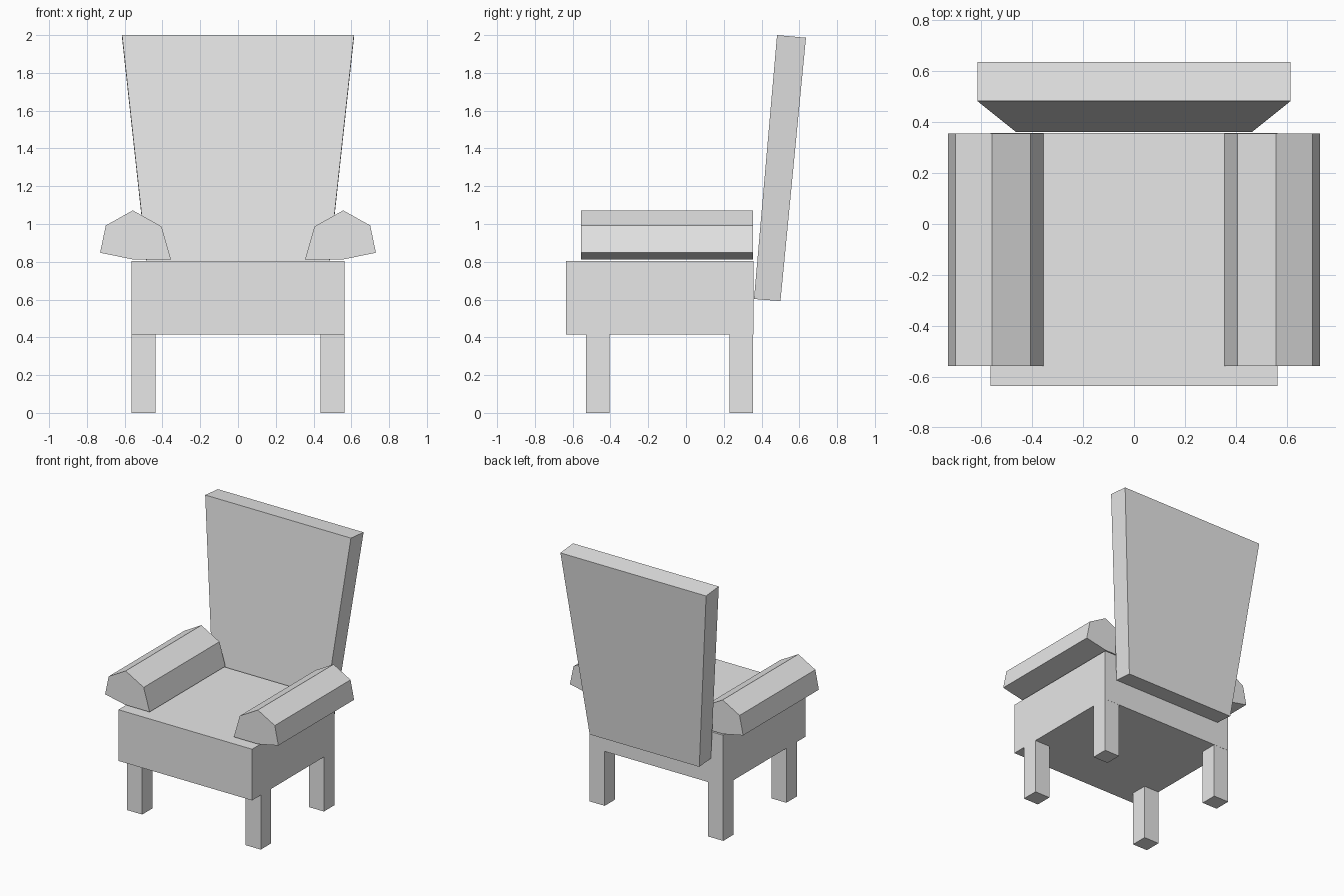
import bpy
import bmesh

cube = bpy.data.objects.get("Cube")
if cube:
    bpy.data.objects.remove(cube, do_unlink=True)

# One plain grey for the whole chair
grey = bpy.data.materials.new("light_grey")
grey.use_nodes = True
grey.diffuse_color = (0.8, 0.8, 0.8, 1)
grey.node_tree.nodes["Principled BSDF"].inputs["Base Color"].default_value = (0.8, 0.8, 0.8, 1)


def loft(name, start, end):
    """Solid between two matching outlines of 3D points."""
    bm = bmesh.new()
    a = [bm.verts.new(p) for p in start]
    b = [bm.verts.new(p) for p in end]
    bm.faces.new(a)
    bm.faces.new(b)
    for i in range(len(a)):
        j = (i + 1) % len(a)
        bm.faces.new((a[i], a[j], b[j], b[i]))
    bmesh.ops.recalc_face_normals(bm, faces=bm.faces)
    mesh = bpy.data.meshes.new(name)
    bm.to_mesh(mesh)
    bm.free()
    mesh.materials.append(grey)
    obj = bpy.data.objects.new(name, mesh)
    bpy.context.collection.objects.link(obj)
    return obj


def box(name, x0, x1, y0, y1, z0, z1):
    outline = [(x0, y0), (x1, y0), (x1, y1), (x0, y1)]
    return loft(name, [(x, y, z0) for x, y in outline], [(x, y, z1) for x, y in outline])


# Seat block
box("seat", -0.563, 0.563, -0.635, 0.357, 0.415, 0.805)

# Armrest cross-section, from the lower inner corner over the ridge
arm_profile = [(0.355, 0.813), (0.405, 0.987), (0.557, 1.072),
               (0.70, 0.992), (0.73, 0.848), (0.56, 0.813)]

for side, s in (("left", 1), ("right", -1)):
    loft(side + "_armrest",
         [(s * x, -0.557, z) for x, z in arm_profile],
         [(s * x, 0.355, z) for x, z in arm_profile])
    # Square legs
    for end, y in (("front", -0.53), ("back", 0.23)):
        box(f"{end}_{side}_leg", s * 0.436, s * 0.563, y, y + 0.126, 0, 0.415)

# Leaning backrest, wider at the top
back_profile = [(0.36, 0.603, 0.462), (0.50, 0.592, 0.462),
                (0.635, 1.986, 0.614), (0.482, 2.0, 0.614)]
loft("backrest",
     [(-w, y, z) for y, z, w in back_profile],
     [(w, y, z) for y, z, w in back_profile])
